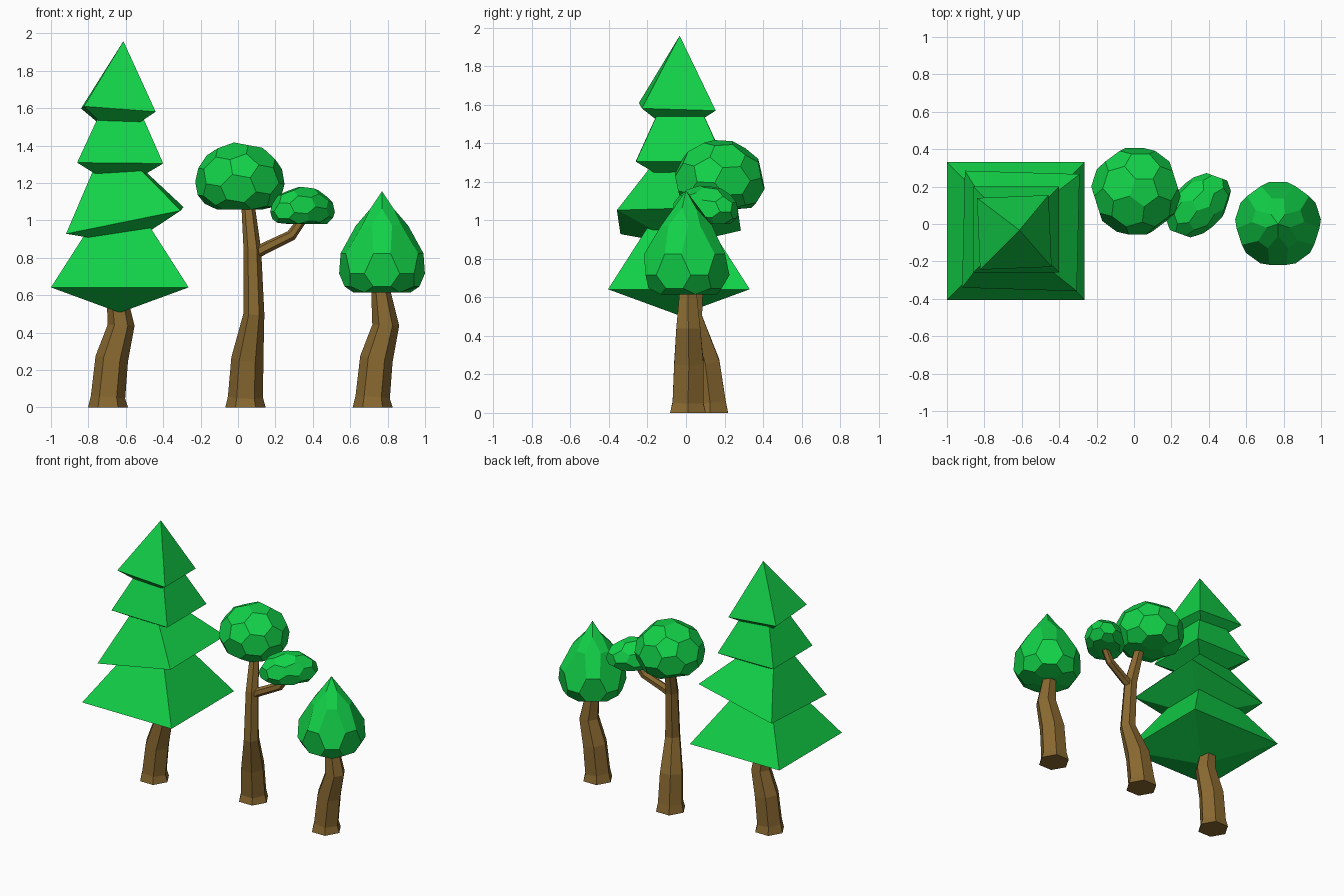
import bpy, bmesh, math
from mathutils import Euler, Matrix, Vector

if "Cube" in bpy.data.objects:
    bpy.data.objects.remove(bpy.data.objects["Cube"], do_unlink=True)


def make_material(name, rgb):
    mat = bpy.data.materials.new(name)
    mat.use_nodes = True
    color = (*rgb, 1)
    mat.diffuse_color = color
    bsdf = next(n for n in mat.node_tree.nodes if n.type == 'BSDF_PRINCIPLED')
    bsdf.inputs["Base Color"].default_value = color
    bsdf.inputs["Roughness"].default_value = 0.9
    return mat


leaf_green = make_material("leaf green", (0.006, 0.64, 0.065))
bark_brown = make_material("bark brown", (0.25, 0.14, 0.03))


def finish(bm, name, mat):
    bmesh.ops.recalc_face_normals(bm, faces=bm.faces)
    mesh = bpy.data.meshes.new(name)
    bm.to_mesh(mesh)
    bm.free()
    mesh.materials.append(mat)
    obj = bpy.data.objects.new(name, mesh)
    bpy.context.collection.objects.link(obj)
    return obj


def limb(name, path, radii, sides=6):
    """Faceted tube whose rings follow the bends of the path."""
    bm = bmesh.new()
    pts = [Vector(p) for p in path]
    rings = []
    for i, (p, r) in enumerate(zip(pts, radii)):
        tangent = pts[min(i + 1, len(pts) - 1)] - pts[max(i - 1, 0)]
        turn = Vector((0, 0, 1)).rotation_difference(tangent)
        angles = [math.tau * k / sides for k in range(sides)]
        rings.append([bm.verts.new(p + turn @ Vector((r * math.cos(a), r * math.sin(a), 0)))
                      for a in angles])
    for low, high in zip(rings, rings[1:]):
        for k in range(sides):
            n = (k + 1) % sides
            bm.faces.new((low[k], low[n], high[n], high[k]))
    bm.faces.new(rings[0][::-1])
    bm.faces.new(rings[-1])
    return finish(bm, name, bark_brown)


def pine_tier(name, center, half, up, down, tilt):
    """Square double pyramid, tall above and shallow below."""
    bm = bmesh.new()
    corners = [bm.verts.new((x * half, y * half, 0))
               for x, y in ((-1, -1), (1, -1), (1, 1), (-1, 1))]
    for tip in (bm.verts.new((0, 0, up)), bm.verts.new((0, 0, -down))):
        for k in range(4):
            bm.faces.new((corners[k], corners[(k + 1) % 4], tip))
    bm.transform(Matrix.Translation(center) @ Euler(tilt).to_matrix().to_4x4())
    return finish(bm, name, leaf_green)


def faceted_ball():
    """Unit ball of pentagons and hexagons, one pentagon on each pole."""
    ico = bmesh.new()
    bmesh.ops.create_icosphere(ico, subdivisions=1, radius=1)
    bm = bmesh.new()
    for e in ico.edges:
        a, b = (v.co for v in e.verts)
        for t in (1 / 3, 2 / 3):
            bm.verts.new(a.lerp(b, t).normalized())
    ico.free()
    bmesh.ops.convex_hull(bm, input=bm.verts)
    bmesh.ops.dissolve_limit(bm, angle_limit=0.05, verts=bm.verts, edges=bm.edges)
    return bm


def crown(name, center, width, depth, up, down, floor, turn, yaw=0, pointed=False):
    """Faceted ball, flattened below and optionally drawn to a point above."""
    bm = faceted_ball()
    bm.transform(Euler(turn).to_matrix().to_4x4())
    for v in bm.verts:
        x, y, z = v.co
        taper = max(0, 1 - (z / 0.938) ** 2) if pointed and z > 0 else 1
        height = max(z * (up if z > 0 else down), floor - center[2])
        v.co = (x * width * taper, y * depth * taper, height)
    bmesh.ops.remove_doubles(bm, verts=bm.verts, dist=0.004)
    bm.transform(Matrix.Translation(center) @ Matrix.Rotation(yaw, 4, 'Z'))
    return finish(bm, name, leaf_green)


# Short crooked trunk shared by the pine and the pointed tree
for name, x in (("pine_trunk", -0.695), ("pointed_tree_trunk", 0.72)):
    limb(name,
         [(x, 0.01, 0), (x, 0.01, 0.055), (x + 0.02, 0.015, 0.26),
          (x + 0.07, 0.012, 0.44), (x + 0.035, 0.01, 0.68)],
         [0.107, 0.092, 0.088, 0.072, 0.045])

# Pine foliage
pine_tier("pine_tier_bottom", (-0.632, -0.037, 0.642), 0.368, 0.575, 0.135, (0, 0, 0))
pine_tier("pine_tier_lower", (-0.605, -0.037, 1.0), 0.313, 0.46, 0.13, (0.03, -0.2, -0.03))
pine_tier("pine_tier_upper", (-0.63, -0.03, 1.307), 0.23, 0.51, 0.14, (0, 0.01, 0))
pine_tier("pine_tier_top", (-0.64, -0.045, 1.59), 0.192, 0.37, 0.15, (-0.03, 0.075, 0.04))

# Tall tree with a side branch
limb("tall_tree_trunk",
     [(0.04, 0.125, 0), (0.04, 0.125, 0.055), (0.05, 0.1, 0.26),
      (0.085, 0.035, 0.5), (0.077, 0.055, 0.84), (0.05, 0.13, 1.12)],
     [0.108, 0.094, 0.086, 0.056, 0.047, 0.034])
limb("tall_tree_branch",
     [(0.07, 0.055, 0.81), (0.14, 0.06, 0.85), (0.285, 0.085, 0.92), (0.355, 0.1, 1.02)],
     [0.03, 0.031, 0.029, 0.024])
front_vertex = -math.pi / 2
crown("tall_tree_crown", (0.01, 0.175, 1.2), 0.24, 0.24, 0.22, 0.19, 1.058,
      (-0.2, 0, front_vertex))
crown("tall_tree_side_crown", (0.345, 0.1, 1.045), 0.203, 0.138, 0.137, 0.1, 0.982,
      (-0.2, 0, front_vertex), yaw=math.pi / 4)

# Pointed tree foliage
crown("pointed_tree_crown", (0.77, 0, 0.75), 0.234, 0.234, 0.432, 0.2, 0.615,
      (0, 0, front_vertex), pointed=True)
